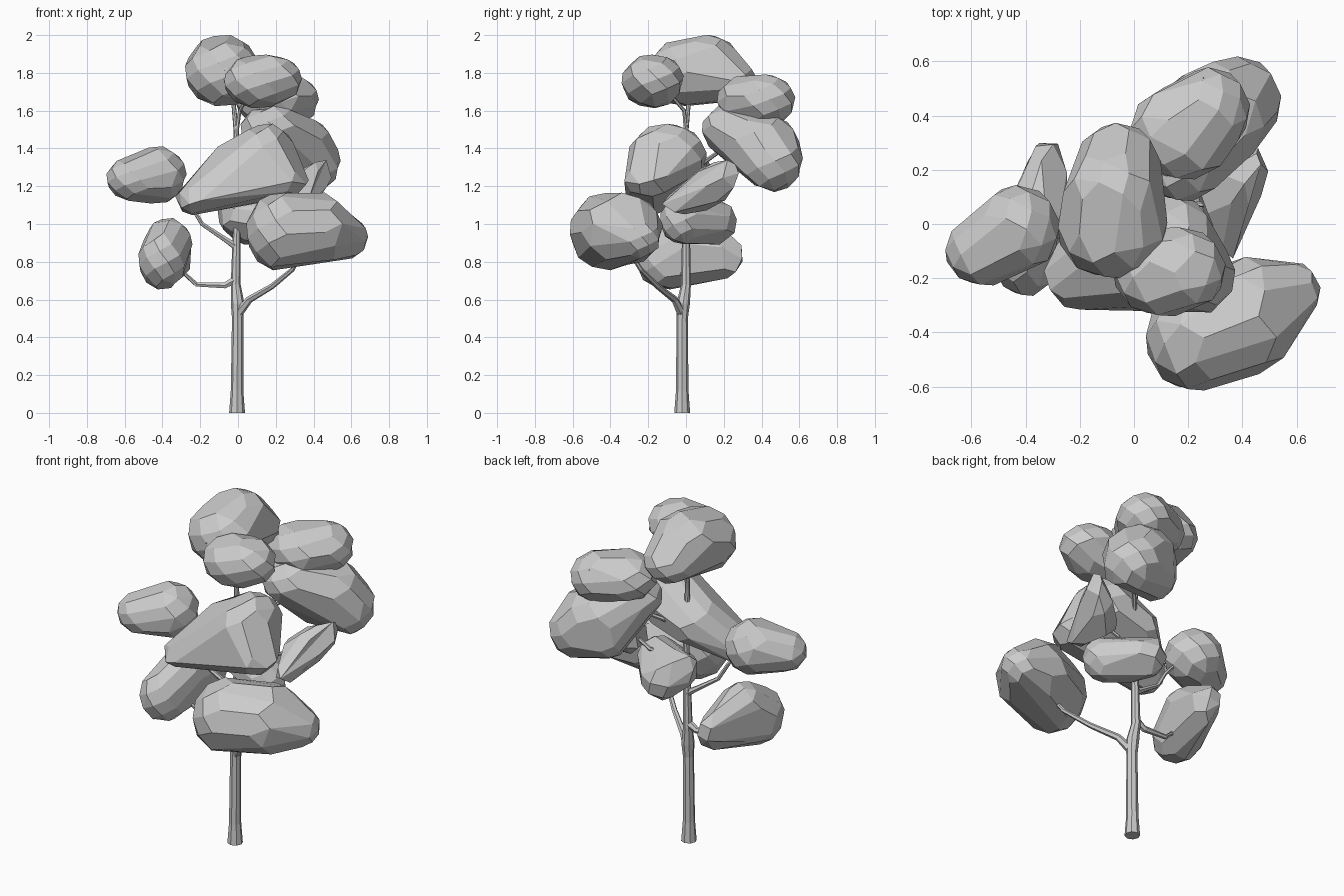
import bpy, bmesh, math
from mathutils import Vector


def add_mesh(name, bm):
    mesh = bpy.data.meshes.new(name)
    bm.to_mesh(mesh)
    bm.free()
    obj = bpy.data.objects.new(name, mesh)
    bpy.context.collection.objects.link(obj)


def hull(points):
    bm = bmesh.new()
    for p in points:
        bm.verts.new(p)
    bmesh.ops.convex_hull(bm, input=bm.verts)
    loose = [v for v in bm.verts if not v.link_faces]
    bmesh.ops.delete(bm, geom=loose, context='VERTS')
    return bm


# Leaf clump: faceted hull wrapped round a few ellipsoids (x, y, z, rx, ry, rz)
def clump(name, *lobes):
    n, pts = 44, []
    for x, y, z, rx, ry, rz in lobes:
        for i in range(n):
            h = 1 - 2 * (i + 0.5) / n
            s, a = math.sqrt(1 - h * h), i * 2.39996
            pts.append(Vector((x + rx * s * math.cos(a), y + ry * s * math.sin(a), z + rz * h)))
    bm = hull(pts)
    bmesh.ops.remove_doubles(bm, verts=bm.verts, dist=0.06)
    pts = [v.co.copy() for v in bm.verts]
    bm.free()
    bm = hull(pts)
    bmesh.ops.dissolve_limit(bm, angle_limit=math.radians(16), verts=bm.verts, edges=bm.edges)
    bmesh.ops.recalc_face_normals(bm, faces=bm.faces)
    add_mesh(name, bm)


# Wood: tapered faceted tube along points (x, y, z, radius)
def limb(name, *path, sides=8):
    bm, rings = bmesh.new(), []
    for i, p in enumerate(path):
        a, b = Vector(path[max(i - 1, 0)][:3]), Vector(path[min(i + 1, len(path) - 1)][:3])
        d = (b - a).normalized()
        q = (d if abs(d.z) < 0.99 else Vector((0, 0, 1))).to_track_quat('Z', 'Y')
        rings.append([bm.verts.new(Vector(p[:3]) + q @ Vector((p[3] * math.cos(t), p[3] * math.sin(t), 0)))
                      for t in (2 * math.pi * k / sides for k in range(sides))])
    for r, s in zip(rings, rings[1:]):
        for k in range(sides):
            j = (k + 1) % sides
            bm.faces.new((r[k], r[j], s[j], s[k]))
    bm.faces.new(rings[0][::-1])
    bm.faces.new(rings[-1])
    bmesh.ops.recalc_face_normals(bm, faces=bm.faces)
    add_mesh(name, bm)


# Trunk
limb("trunk", (-0.005, -0.02, 0, .042), (-0.005, -0.02, .12, .033), (-0.002, -0.02, .5, .03),
     (-0.002, -0.015, .58, .036), (-0.012, 0, .68, .026), (-0.008, 0, .9, .022),
     (0, 0, 1.2, .017), (-0.01, 0, 1.5, .014), (-0.03, 0.02, 1.7, .01))

# Branches
limb("front_right_branch", (-0.005, -0.02, .52, .026), (.06, -.06, .6, .019), (.18, -.15, .67, .015),
     (.29, -.24, .76, .012), (.36, -.34, .92, .008), sides=6)
limb("low_left_branch", (-0.005, 0, .71, .024), (-.07, 0, .675, .018), (-.22, 0, .68, .013),
     (-.31, -.03, .76, .01), (-.345, -.22, .87, .006), sides=6)
limb("mid_left_branch", (-0.01, 0, .88, .02), (-.07, -.01, .92, .015), (-.19, -.03, 1.0, .012),
     (-.25, -.04, 1.1, .011), (-.33, -.05, 1.19, .009), (-.45, -.05, 1.27, .006), sides=6)
limb("right_branch", (0, 0, 1.05, .015), (.18, .08, 1.12, .011), (.36, .06, 1.2, .008), sides=6)
limb("back_branch", (0, 0, 1.25, .014), (.08, .1, 1.33, .012), (.17, .2, 1.4, .01),
     (.21, .33, 1.62, .008), (.26, .54, 1.74, .005), sides=6)
limb("top_front_branch", (-0.01, 0, 1.48, .012), (.01, -.01, 1.6, .01), (.08, -.12, 1.73, .007), sides=6)
limb("top_twig", (-.03, 0, 1.66, .009), (-.07, -.1, 1.78, .007), (-.07, -.2, 1.82, .005), sides=6)

# Foliage, from the top down
clump("top_clump", (-.08, -.02, 1.8, .205, .185, .18), (-.08, .11, 1.85, .185, .18, .155),
      (-.06, .21, 1.76, .16, .165, .125))
clump("top_front_clump", (.11, -.18, 1.755, .19, .165, .145), (.17, -.17, 1.765, .17, .16, .14))
clump("upper_back_clump", (.18, .34, 1.655, .2, .18, .14), (.28, .42, 1.655, .15, .16, .14))
clump("outer_back_clump", (.18, .25, 1.5, .17, .17, .14), (.39, .45, 1.33, .155, .17, .165),
      (.3, .4, 1.42, .2, .2, .17), (.22, .42, 1.31, .12, .14, .12))
clump("centre_clump", (.15, -.1, 1.36, .16, .21, .175), (-.22, -.18, 1.13, .115, .14, .085),
      (.26, -.19, 1.23, .115, .14, .09), (-.03, -.07, 1.29, .13, .18, .15))
clump("left_clump", (-.55, -.1, 1.24, .15, .13, .12), (-.43, -.02, 1.26, .16, .165, .155))
clump("right_clump", (.39, .15, 1.22, .09, .11, .11), (.46, .22, 1.26, .04, .06, .08),
      (.35, -.02, 1.11, .07, .11, .06), (.3, .1, 1.16, .08, .09, .09))
clump("inner_clump", (.19, -.02, 1.02, .12, .12, .13), (.07, .06, 1.03, .13, .13, .13),
      (-.01, .08, 1.05, .1, .13, .11), (.05, .17, 1.01, .11, .1, .12))
clump("front_right_clump", (.22, -.42, .96, .18, .2, .21), (.42, -.34, .97, .19, .22, .2),
      (.56, -.25, .93, .13, .12, .12))
clump("low_left_clump", (-.4, -.1, .81, .13, .17, .16), (-.37, 0, .89, .13, .14, .145),
      (-.32, .21, .83, .08, .1, .12))
